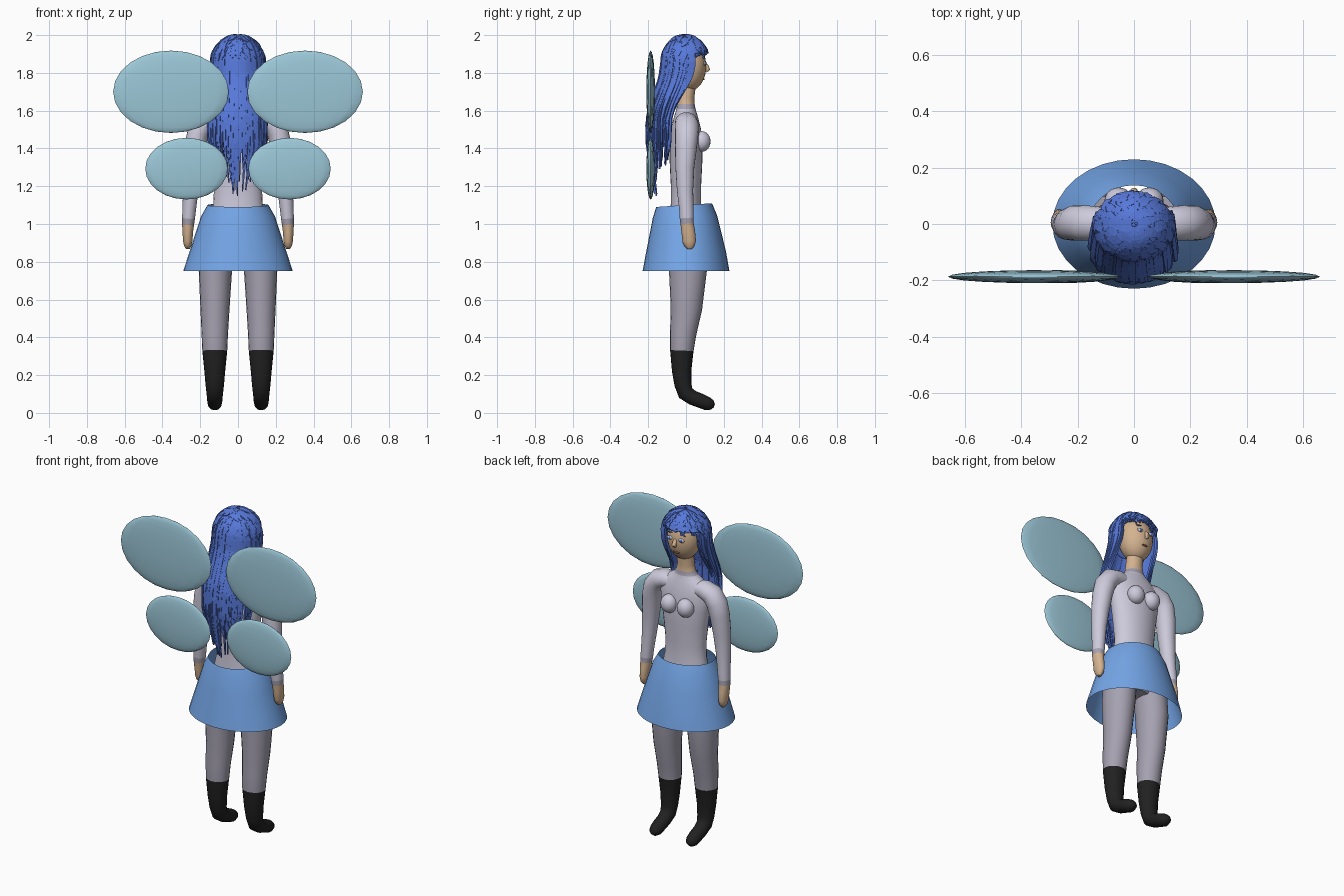
import bpy, bmesh, math, random
from mathutils import Vector, Matrix

if "Cube" in bpy.data.objects:
    bpy.data.objects.remove(bpy.data.objects["Cube"])

random.seed(4)
X, Y = Vector((1, 0, 0)), Vector((0, 1, 0))


def material(name, rgb):
    m = bpy.data.materials.new(name)
    m.diffuse_color = (*rgb, 1)
    m.use_nodes = True
    m.node_tree.nodes["Principled BSDF"].inputs["Base Color"].default_value = m.diffuse_color
    return m


HAIR = material("hair_blue", (0.095, 0.19, 0.70))
SKIRT = material("skirt_blue", (0.18, 0.39, 0.82))
WING = material("wing_aqua", (0.33, 0.57, 0.68))
BODY = material("lavender_cloth", (0.61, 0.59, 0.71))
TIGHTS = material("grey_cloth", (0.38, 0.36, 0.44))
SKIN = material("skin", (0.66, 0.45, 0.28))
BOOT = material("boot_black", (0.015, 0.015, 0.015))
WHITE = material("eye_white", (0.85, 0.85, 0.85))
LIP = material("lip", (0.35, 0.12, 0.10))


def finish(bm, name, mats, rule=None, smooth=True):
    bmesh.ops.recalc_face_normals(bm, faces=bm.faces)
    for f in bm.faces:
        f.smooth = smooth
        if rule:
            f.material_index = rule(f.calc_center_median())
    me = bpy.data.meshes.new(name)
    bm.to_mesh(me)
    bm.free()
    for m in mats:
        me.materials.append(m)
    ob = bpy.data.objects.new(name, me)
    bpy.context.collection.objects.link(ob)
    return ob


def loft(name, rings, mats, rule=None, ref=X, seg=20, caps=True):
    """Tube through rings of (x, y, z, r_along_ref, r_across)."""
    bm = bmesh.new()
    pts = [Vector(r[:3]) for r in rings]
    loops = []
    for i, r in enumerate(rings):
        t = (pts[min(i + 1, len(pts) - 1)] - pts[max(i - 1, 0)]).normalized()
        u = (ref - t * t.dot(ref)).normalized()
        v = t.cross(u)
        loops.append([bm.verts.new(pts[i] + u * r[3] * math.cos(a) + v * r[4] * math.sin(a))
                      for a in (2 * math.pi * k / seg for k in range(seg))])
    for a, b in zip(loops, loops[1:]):
        for k in range(seg):
            bm.faces.new((a[k], a[(k + 1) % seg], b[(k + 1) % seg], b[k]))
    if caps:
        bm.faces.new(loops[0])
        bm.faces.new(loops[-1])
    return finish(bm, name, mats, rule)


def ball(name, loc, size, mat, seg=20, rings=12, roll=0.0, trim=None):
    bm = bmesh.new()
    bmesh.ops.create_uvsphere(bm, u_segments=seg, v_segments=rings, radius=1)
    bm.transform(Matrix.Translation(loc) @ Matrix.Rotation(roll, 4, 'Y') @ Matrix.Diagonal((*size, 1)))
    if trim:
        bmesh.ops.delete(bm, geom=[v for v in bm.verts if trim(v.co)], context='VERTS')
    return finish(bm, name, [mat])


# Torso with collar and neck
loft("torso", [(0, .01, .84, .08, .07), (0, .005, .92, .16, .10), (0, 0, 1.02, .15, .09),
               (0, 0, 1.11, .13, .08), (0, 0, 1.20, .127, .08), (0, 0, 1.32, .14, .086),
               (0, 0, 1.42, .155, .088), (0, 0, 1.50, .165, .08), (0, 0, 1.55, .155, .068),
               (0, 0, 1.585, .11, .058), (0, 0, 1.61, .072, .05), (0, 0, 1.635, .056, .046),
               (0, 0, 1.67, .05, .044), (0, .01, 1.75, .048, .044)],
     [BODY, TIGHTS, SKIN],
     lambda c: 1 if c.z < 1.0 or 1.60 < c.z < 1.635 else 2 if c.z > 1.635 else 0, seg=28)

# Skirt, open at both ends
loft("skirt", [(0, -.01, 1.10, .162, .148), (0, -.006, 1.04, .196, .170), (0, -.003, .95, .225, .190),
               (0, 0, .85, .258, .212), (0, 0, .75, .29, .23)], [SKIRT], seg=32, caps=False)

for s, side in ((-1, "left"), (1, "right")):
    # Leg in tights with a pointed boot
    leg = [(.095, .01, .96, .085, .09), (.112, .01, .85, .09, .10), (.12, .01, .75, .088, .10),
           (.122, .002, .55, .077, .083), (.123, -.015, .42, .07, .07), (.123, -.022, .33, .066, .062),
           (.123, -.023, .22, .055, .051), (.123, -.016, .15, .049, .045), (.123, -.002, .105, .044, .043),
           (.123, .035, .08, .041, .039), (.123, .08, .063, .04, .038), (.123, .115, .048, .037, .036),
           (.123, .138, .042, .027, .026), (.123, .15, .038, .01, .01)]
    loft(side + "_leg", [(s * r[0], *r[1:]) for r in leg], [TIGHTS, BOOT],
         lambda c: 1 if c.z < .33 else 0)
    # Sleeve, cuff and hand
    arm = [(.06, 0, 1.535, .05, .045), (.13, .002, 1.54, .06, .052), (.18, .004, 1.525, .063, .057),
           (.212, .004, 1.48, .062, .058), (.228, 0, 1.41, .058, .056), (.24, -.006, 1.30, .05, .05),
           (.25, -.005, 1.18, .043, .041), (.258, .002, 1.08, .038, .036), (.262, .004, 1.03, .037, .034),
           (.264, .006, 1.00, .035, .032), (.266, .012, .96, .036, .028), (.266, .017, .91, .036, .025),
           (.266, .019, .885, .028, .02), (.266, .019, .868, .012, .01)]
    loft(side + "_arm", [(s * r[0], *r[1:]) for r in arm], [BODY, TIGHTS, SKIN],
         lambda c: 2 if c.z < 1.0 else 1 if c.z < 1.03 else 0, ref=Y)
    ball(side + "_bust", (s * .055, .082, 1.437), (.05, .048, .055), BODY)
    # Wings
    ball(side + "_upper_wing", (s * .355, -.187, 1.70), (.306, .023, .218), WING)
    ball(side + "_lower_wing", (s * .273, -.187, 1.293), (.218, .023, .163), WING)

# Head and face
HC, HR = Vector((0, .015, 1.835)), Vector((.098, .092, .132))


def face_point(x, z):
    k = 1 - (x / HR.x) ** 2 - ((z - HC.z) / HR.z) ** 2
    return Vector((x, HC.y + HR.y * math.sqrt(max(k, 0)), z))


ball("head", HC, HR, SKIN, 28, 18)
loft("nose", [(0, .095, 1.855, .007, .007), (0, .109, 1.835, .012, .011),
              (0, .116, 1.82, .014, .013), (0, .106, 1.805, .008, .006)], [SKIN], seg=10)
for s, side in ((-1, "left"), (1, "right")):
    p = face_point(s * .038, 1.85)
    ball(side + "_eye", p, (.02, .007, .012), WHITE, 14, 8)
    ball(side + "_iris", p + Vector((0, .004, 0)), (.009, .006, .010), HAIR, 12, 8)
    ball(side + "_brow", face_point(s * .04, 1.882), (.023, .006, .004), HAIR, 12, 6, roll=s * .15)
ball("mouth", face_point(0, 1.767), (.023, .005, .005), LIP, 14, 6)

# Hair cap beneath the strands
ball("hair_cap", (0, -.015, 1.855), (.122, .112, .128), HAIR, 24, 14,
     trim=lambda c: c.z < 1.915 and c.y > .01 or c.z < 1.76)


def scalp(a, phi, k):
    """Point on the hair dome; a = 0 is the back, phi runs down from the crown."""
    return Vector((.136 * k * math.sin(a) * math.sin(phi),
                   -.004 - .12 * k * math.cos(a) * math.sin(phi), 1.85 + .143 * k * math.cos(phi)))


def strand(bm, pts, width, thick):
    loops, n = [], len(pts)
    for i, p in enumerate(pts):
        t = (pts[min(i + 1, n - 1)] - pts[max(i - 1, 0)]).normalized()
        w = t.cross(p - Vector((0, 0, min(p.z - .03, 1.85) if p.z > 1.85 else p.z))).normalized()
        o = w.cross(t)
        f = i / (n - 1)
        taper = 1 if f < .55 else 1 - .8 * (f - .55) / .45
        w, o = w * width * taper, o * thick * (.5 + .5 * taper)
        loops.append([bm.verts.new(p + d) for d in (w + o, o - w, -w - o, w - o)])
    for a, b in zip(loops, loops[1:]):
        for k in range(4):
            bm.faces.new((a[k], a[(k + 1) % 4], b[(k + 1) % 4], b[k]))
    bm.faces.new(loops[0])
    bm.faces.new(loops[-1])


U = random.uniform

# Long strands down the back and sides
bm = bmesh.new()
COUNT = 150
for i in range(COUNT):
    a = math.radians(-112 + 224 * i / (COUNT - 1) + U(-3, 3))
    k, p0 = U(.93, 1.05), U(.25, .9)
    pts = [scalp(a, p0 + (1.5 - p0) * j / 4, k) for j in range(5)]
    end, depth = pts[-1], max(math.cos(a), -.1)
    tip = U(1.14, 1.42) + .16 * math.sin(a) ** 2
    if abs(a) > math.radians(95):
        tip = U(1.58, 1.72)
    for j in range(1, 9):
        z = end.z + (tip - end.z) * j / 8
        d = min((1.85 - z) / .32, 1)
        d = d * d * (3 - 2 * d)
        low = max(0, (1.42 - z) / .27)
        x = math.sin(a) * k * (.136 + .014 * d) * (1 - .45 * low)
        y = end.y * (1 - d) + (-.09 - .115 * depth * k) * d
        pts.append(Vector((x, y + low * (.045 * depth - .03 * (1 - depth)), z)))
    strand(bm, pts, U(.009, .014), .006)
finish(bm, "long_hair", [HAIR], smooth=False)

# Short layered locks over the crown, and the fringe
bm = bmesh.new()
for i in range(110):
    a = i * 2.39996
    p0, k = .03 + 1.0 * (i / 110), U(1.0, 1.05)
    front = math.cos(a) < -.4
    p1 = min(p0 + U(.4, .65), 1.2 if front else 1.6)
    strand(bm, [scalp(a + .12 * j * U(-.4, .4), p0 + (p1 - p0) * j / 4, k + .008 * j) for j in range(5)],
           U(.014, .02), .006)
for i in range(26):
    a = math.radians(118 + 124 * i / 25 + U(-3, 3))
    stop = U(1.15, 1.32) + .25 * max(0, math.cos(a) + .75)
    strand(bm, [scalp(a, .3 + (stop - .3) * j / 5, U(.97, 1.0)) for j in range(6)], U(.012, .018), .006)
finish(bm, "crown_and_fringe_hair", [HAIR], smooth=False)

# Keep hard rims crisp on the smooth parts
for ob in bpy.context.scene.objects:
    ob.select_set("hair" not in ob.name or ob.name == "hair_cap")
bpy.context.view_layer.objects.active = bpy.data.objects["torso"]
bpy.ops.object.shade_smooth_by_angle(angle=math.radians(50))
